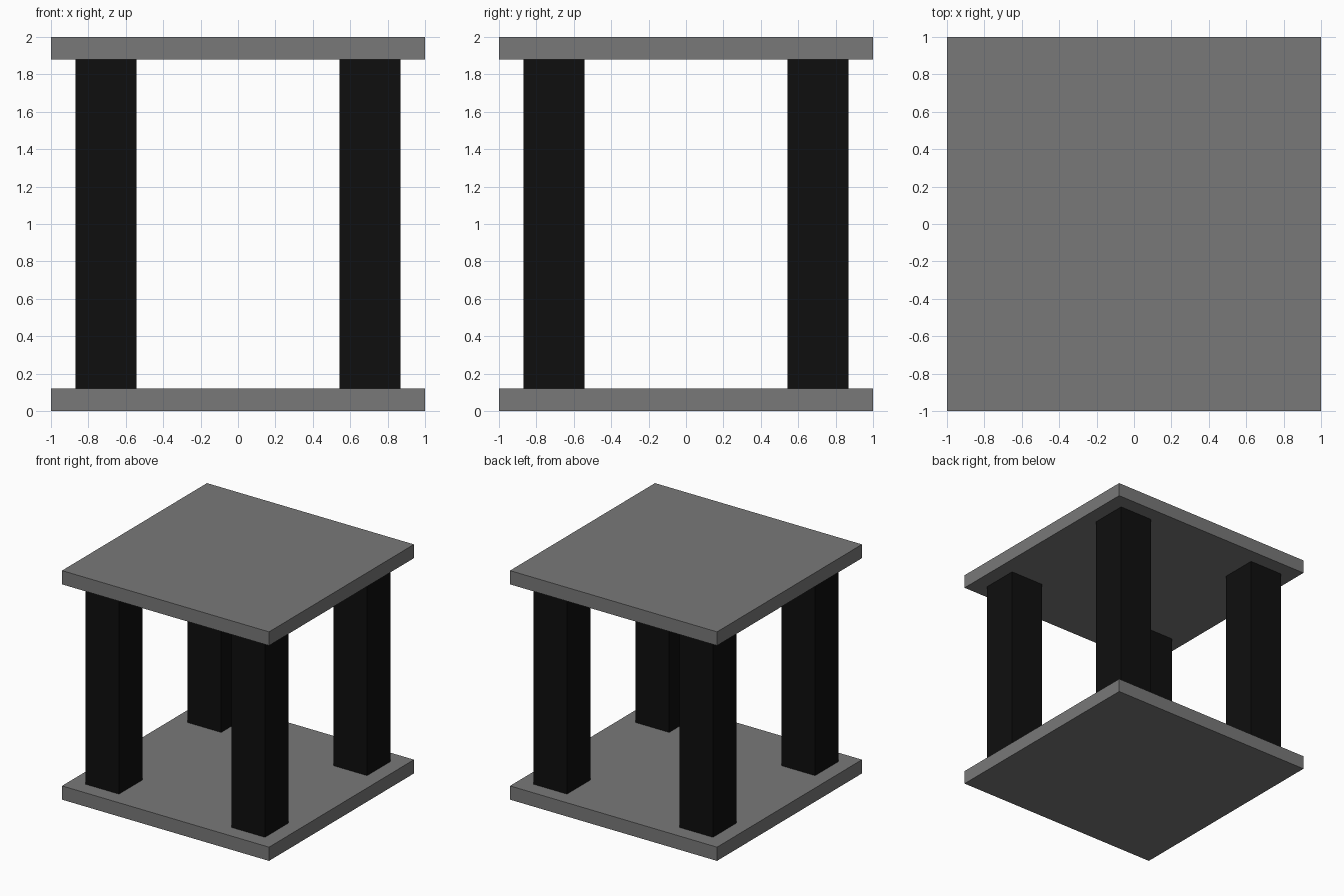
import bpy

if "Cube" in bpy.data.objects:
    bpy.data.objects.remove(bpy.data.objects["Cube"])


def material(name, rgb):
    m = bpy.data.materials.new(name)
    m.diffuse_color = (*rgb, 1.0)
    m.use_nodes = True
    m.node_tree.nodes["Principled BSDF"].inputs["Base Color"].default_value = m.diffuse_color
    return m


def box(name, centre, size, mat):
    bpy.ops.mesh.primitive_cube_add(size=1, location=centre)
    ob = bpy.context.object
    ob.name = name
    ob.scale = size
    bpy.ops.object.transform_apply(location=False, rotation=False, scale=True)
    ob.data.materials.append(mat)
    return ob


grey = material("mid grey", (0.19, 0.19, 0.19))
black = material("near black", (0.0045, 0.0045, 0.0045))

HEIGHT = 2.0
SLAB = 0.12
LEG = 0.325
OFFSET = 0.705

# Base and top slabs
box("base_slab", (0, 0, SLAB / 2), (2, 2, SLAB), grey)
box("top_slab", (0, 0, HEIGHT - SLAB / 2), (2, 2, SLAB), grey)

# Four square legs between the slabs
for side, sx in (("left", -1), ("right", 1)):
    for end, sy in (("front", -1), ("back", 1)):
        box(f"{end}_{side}_leg", (sx * OFFSET, sy * OFFSET, HEIGHT / 2),
            (LEG, LEG, HEIGHT - 2 * SLAB), black)
